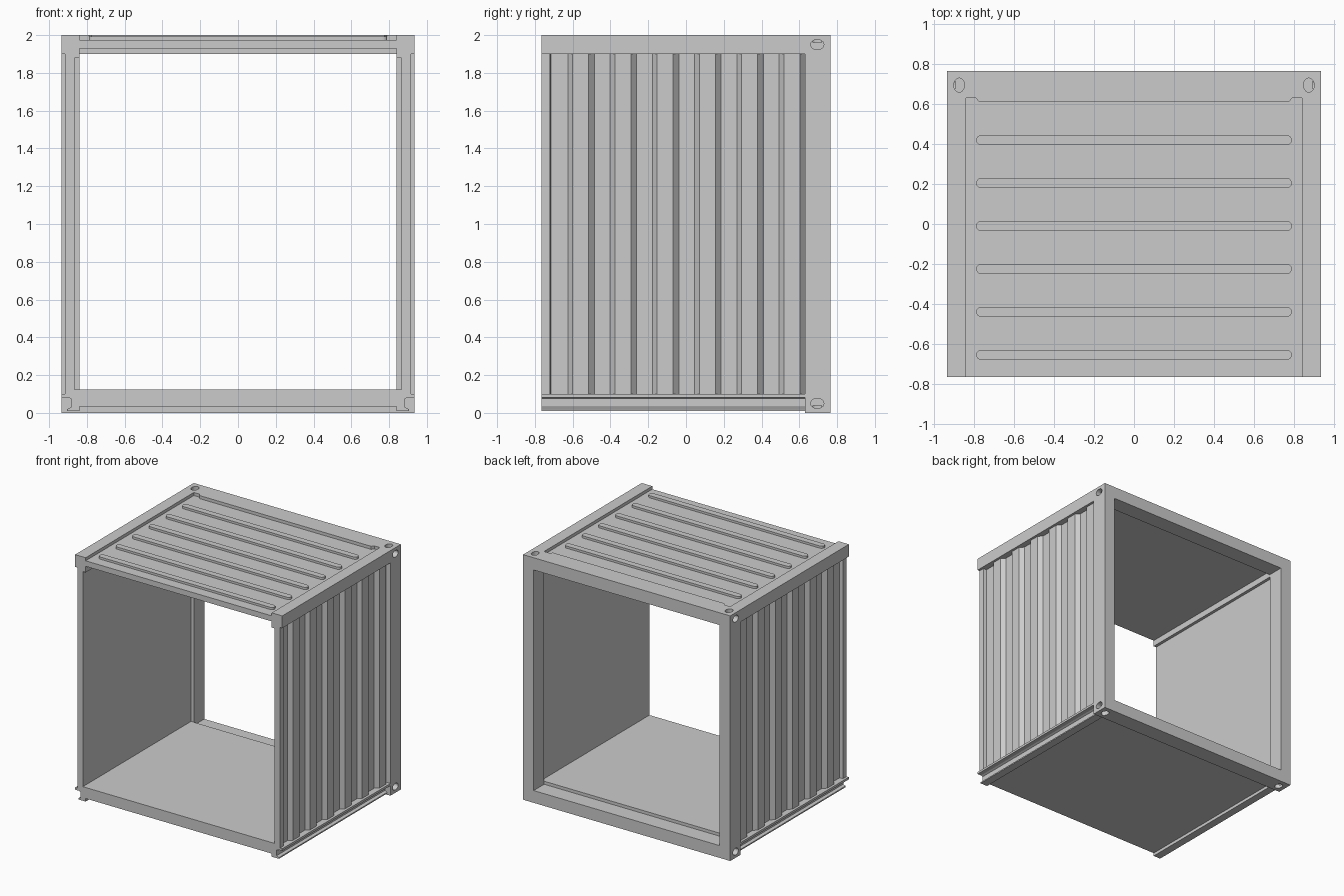
import bpy
import bmesh
import math
from mathutils import Matrix

if "Cube" in bpy.data.objects:
    bpy.data.objects.remove(bpy.data.objects["Cube"])

grey = bpy.data.materials.new("plain_grey")
grey.use_nodes = True
grey.diffuse_color = (0.6, 0.6, 0.6, 1)
grey.node_tree.nodes["Principled BSDF"].inputs["Base Color"].default_value = (0.6, 0.6, 0.6, 1)

FRONT, BACK, FRAME = -0.765, 0.765, 0.63   # ends, and start of the rear frame
OUT, IN = 0.935, 0.84                      # outer and inner faces of the rails
SIDES = (("left", 1), ("right", -1))


def finish(bm, name):
    bmesh.ops.recalc_face_normals(bm, faces=bm.faces)
    mesh = bpy.data.meshes.new(name)
    bm.to_mesh(mesh)
    bm.free()
    mesh.materials.append(grey)
    obj = bpy.data.objects.new(name, mesh)
    bpy.context.collection.objects.link(obj)
    return obj


def prism(name, points, axis, start, end):
    """Extrude a profile along y (points are x, z) or z (points are x, y)."""
    bm = bmesh.new()

    def place(p, t):
        return (p[0], t, p[1]) if axis == "y" else (p[0], p[1], t)
    a = [bm.verts.new(place(p, start)) for p in points]
    b = [bm.verts.new(place(p, end)) for p in points]
    bm.faces.new(a)
    bm.faces.new(b)
    for i in range(len(a)):
        j = (i + 1) % len(a)
        bm.faces.new((a[i], a[j], b[j], b[i]))
    return finish(bm, name)


def box(name, x, y, z):
    return prism(name, [(x[0], y[0]), (x[1], y[0]), (x[1], y[1]), (x[0], y[1])], "z", *z)


def cut_hole(obj, centre, turn):
    """Sink an oval pocket into a corner."""
    bm = bmesh.new()
    bmesh.ops.create_cone(bm, cap_ends=True, segments=20, radius1=1, radius2=1, depth=0.08)
    bm.transform(Matrix.Translation(centre) @ turn @ Matrix.Diagonal((0.027, 0.035, 1, 1)))
    cutter = finish(bm, "hole_cutter")
    cutter.hide_render = True
    mod = obj.modifiers.new("hole", "BOOLEAN")
    mod.operation = "DIFFERENCE"
    mod.solver = "EXACT"
    mod.object = cutter
    bpy.context.view_layer.update()
    cut = bpy.data.meshes.new_from_object(obj.evaluated_get(bpy.context.evaluated_depsgraph_get()))
    obj.modifiers.clear()
    obj.data = cut
    bpy.data.objects.remove(cutter)


# Corrugated outline shared by both side walls, flat on the inside
PEAK, VALLEY, PITCH = 0.915, 0.885, 0.2235
wall = [(0.865, FRAME), (0.865, FRONT), (PEAK, FRONT), (PEAK, -0.72), (VALLEY, -0.715)]
for i in range(6):
    y = -0.625 + i * PITCH
    wall += [(VALLEY, y), (PEAK, y + 0.025), (PEAK, y + 0.11), (VALLEY, y + 0.14)]
wall[-1] = (VALLEY, FRAME)

# Channel section of the bottom side rails
channel = [(IN, 0.01), (0.905, 0.01), (0.905, 0.02), (0.885, 0.03), (0.885, 0.075),
           (0.9, 0.082), (OUT, 0.082), (OUT, 0.1), (IN, 0.1)]

# Top side rails with a small lip under the inner edge
top_section = [(IN, 1.88), (0.865, 1.88), (0.865, 1.9), (OUT, 1.9), (OUT, 2), (IN, 2)]

for side, s in SIDES:
    def flip(points):
        return [(s * p[0], p[1]) for p in points]
    prism(side + "_wall", flip(wall), "z", 0.1, 1.9)
    prism(side + "_bottom_rail", flip(channel), "y", FRONT, FRAME)
    prism(side + "_top_rail", flip(top_section), "y", FRONT, FRAME)

    # Rear post with oval pockets in its two corners
    post = box(side + "_rear_post", sorted((s * IN, s * OUT)), (FRAME, BACK), (0, 2))
    sideways = Matrix.Rotation(math.radians(90), 4, "Y")
    for z, face in ((0.05, 0), (1.95, 2)):
        cut_hole(post, (s * OUT, 0.695, z), sideways)
        cut_hole(post, (s * 0.875, 0.695, face), Matrix.Identity(4))

# Floor slab and rear sill
box("floor", (-0.865, 0.865), (FRONT, FRAME), (0.035, 0.125))
box("rear_sill", (-IN, IN), (FRAME, BACK), (0, 0.1))

# Rear header, stepped forward over the roof panel
header = [(-IN, BACK), (-IN, FRAME), (-0.79, FRAME), (-0.775, 0.61),
          (0.775, 0.61), (0.79, FRAME), (IN, FRAME), (IN, BACK)]
prism("rear_header_top", header, "z", 1.96, 2)
box("rear_header", (-IN, IN), (FRAME, BACK), (1.9, 1.96))

# Roof panel with raised round-ended ribs
box("roof_panel", (-0.85, 0.85), (FRONT, FRAME), (1.93, 1.975))
R, HALF = 0.025, 0.765
for i in range(6):
    y = 0.42 - i * 0.215
    outline = []
    for s in (1, -1):
        for k in range(9):
            a = math.pi * (k / 8 - 0.5)
            outline.append((s * (HALF + R * math.cos(a)), y + s * R * math.sin(a)))
    prism("roof_rib_%d" % (i + 1), outline, "z", 1.97, 1.993)
